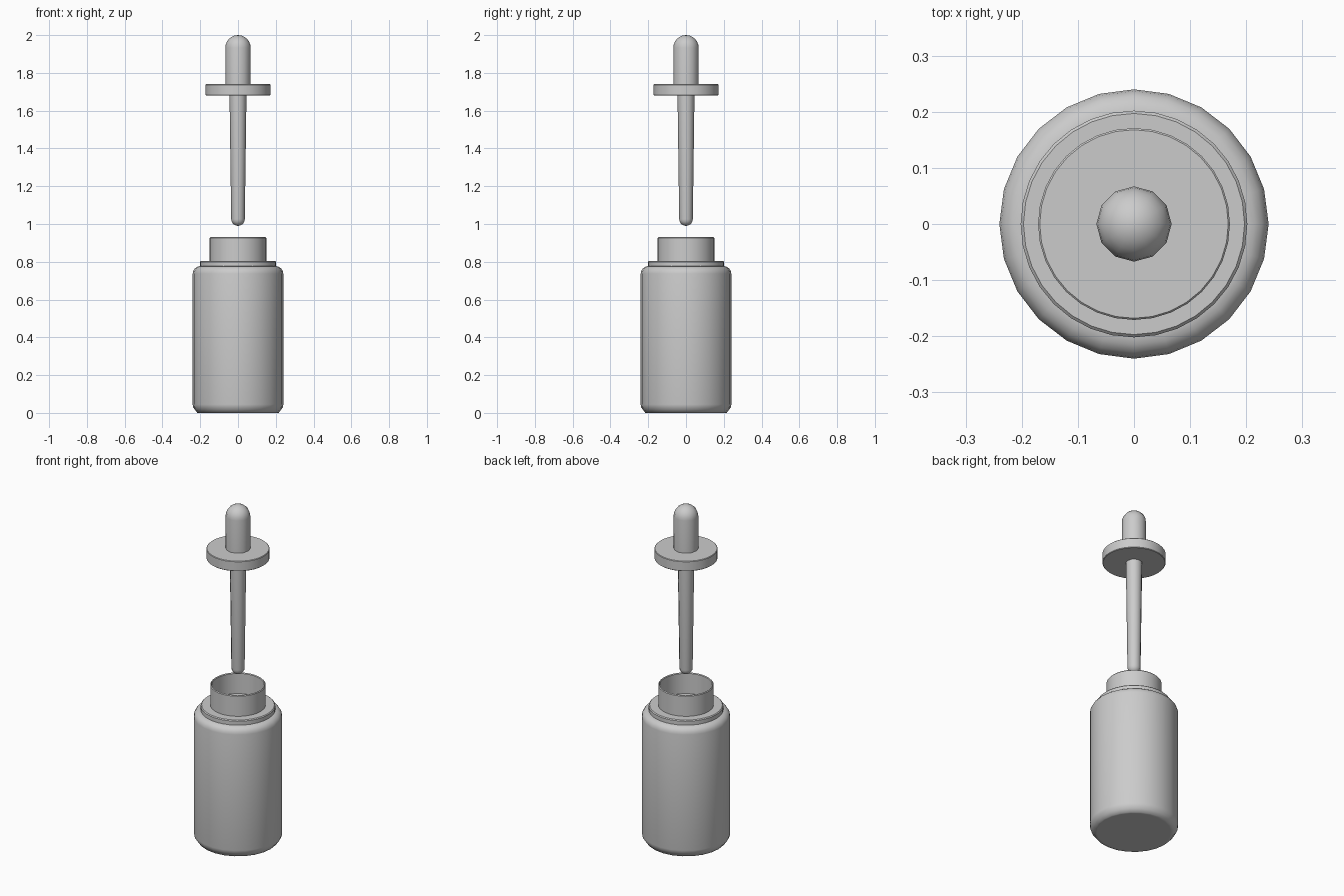
import bpy, bmesh, math

if "Cube" in bpy.data.objects:
    bpy.data.objects.remove(bpy.data.objects["Cube"])


def lathe(name, profile, sides):
    """Revolve an (r, z) profile around z; points on the axis are merged."""
    bm = bmesh.new()
    vs = [bm.verts.new((r, 0, z)) for r, z in profile]
    es = [bm.edges.new(p) for p in zip(vs, vs[1:])]
    bmesh.ops.spin(bm, geom=vs + es, cent=(0, 0, 0), axis=(0, 0, 1),
                   angle=math.tau, steps=sides)
    bmesh.ops.remove_doubles(bm, verts=bm.verts, dist=1e-5)
    bmesh.ops.recalc_face_normals(bm, faces=bm.faces)
    me = bpy.data.meshes.new(name)
    bm.to_mesh(me)
    bm.free()
    ob = bpy.data.objects.new(name, me)
    bpy.context.collection.objects.link(ob)
    bpy.context.view_layer.objects.active = ob
    ob.select_set(True)
    bpy.ops.object.shade_smooth_by_angle(angle=math.radians(35))
    ob.select_set(False)
    return ob


def arc(r, z, rad, a0, a1, n):
    """Quarter-round profile points about (r, z)."""
    pts = []
    for i in range(n + 1):
        a = math.radians(a0 + (a1 - a0) * i / n)
        pts.append((max(0, r + rad * math.cos(a)), z + rad * math.sin(a)))
    return pts


# bottle body with rounded bottom and shoulder
lathe("bottle_body", [(0, 0.005)] + arc(0.2, 0.045, 0.04, -90, 0, 4)
      + arc(0.2, 0.737, 0.04, 0, 90, 4) + [(0, 0.777)], 24)

# collar ring
lathe("collar", [(0, 0.77), (0.197, 0.77), (0.202, 0.775), (0.202, 0.8),
                 (0.197, 0.805), (0, 0.805)], 32)

# open neck
lathe("neck", [(0.15, 0.8), (0.15, 0.925), (0.146, 0.93), (0.142, 0.925),
               (0.142, 0.8)], 32)

# dropper: cap disc, rubber bulb, tapered pipette
lathe("dropper_cap", [(0, 1.68), (0.168, 1.68), (0.171, 1.683), (0.171, 1.737),
                      (0.168, 1.74), (0, 1.74)], 32)
lathe("dropper_bulb", [(0, 1.72), (0.067, 1.72)]
      + arc(0, 1.933, 0.067, 0, 90, 6), 12)
lathe("pipette", arc(0, 1.026, 0.036, -90, 0, 5) + [(0.045, 1.69), (0, 1.69)], 12)

# rest the bottle on z = 0
for ob in bpy.context.collection.objects:
    if ob.name == "bottle_body":
        for v in ob.data.vertices:
            if v.co.z < 0.01:
                v.co.z = 0
